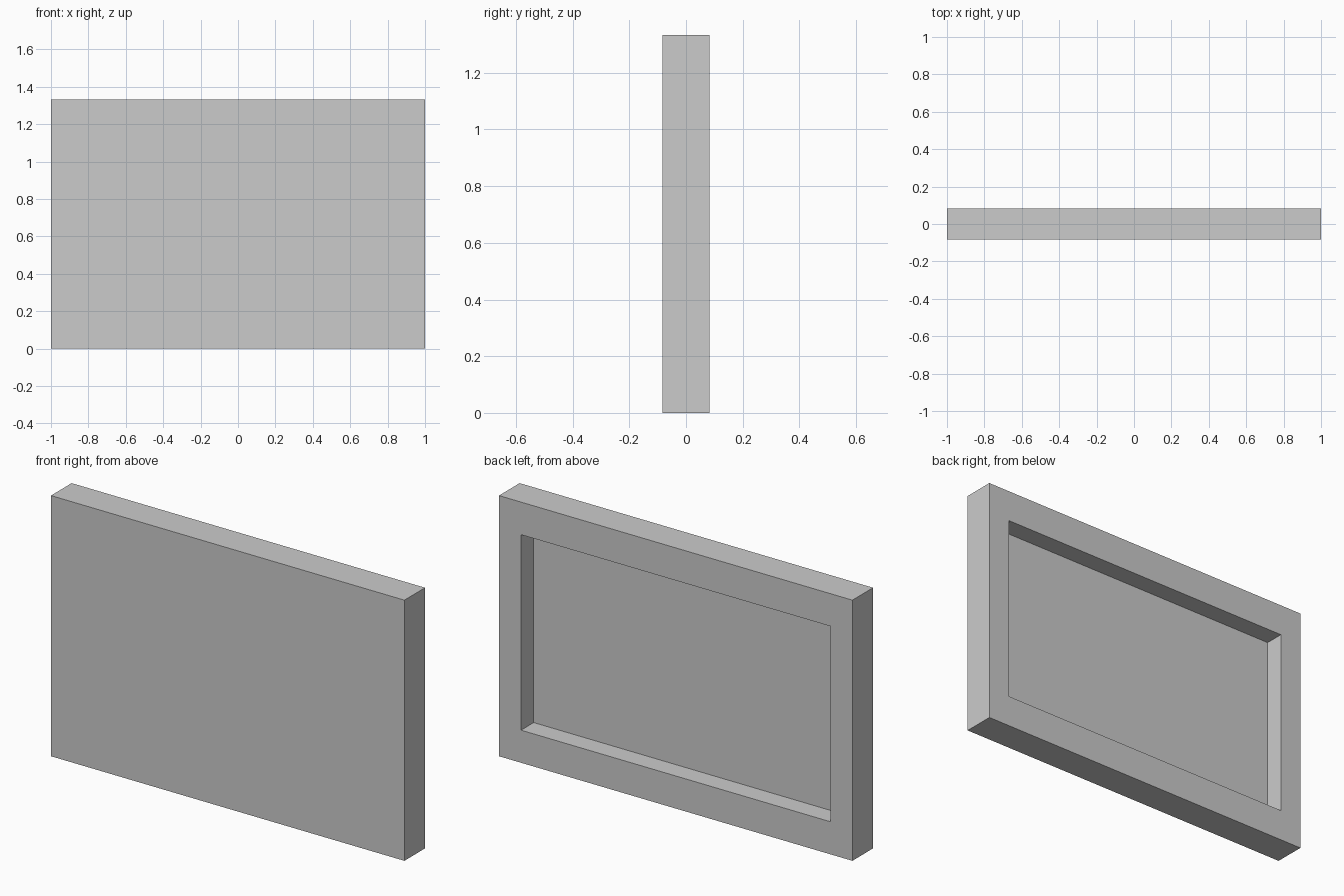
import bpy, bmesh
from mathutils import Vector

if "Cube" in bpy.data.objects:
    bpy.data.objects.remove(bpy.data.objects["Cube"])

W, H, T = 2.0, 1.3333, 0.1667      # overall size
MX, MZ, DEPTH = 0.125, 0.1667, 0.102  # rim widths and recess depth

# Solid slab standing on the ground
bm = bmesh.new()
bmesh.ops.create_cube(bm, size=1)
bmesh.ops.scale(bm, vec=(W, T, H), verts=bm.verts)
bmesh.ops.translate(bm, vec=(0, 0, H / 2), verts=bm.verts)

# Rim on the back: inset the face, then size the inner panel
bm.normal_update()
back = next(f for f in bm.faces if f.normal.y > 0.9)
bmesh.ops.inset_individual(bm, faces=[back], thickness=0.1)
for v in back.verts:
    v.co.x = (W / 2 - MX) * (1 if v.co.x > 0 else -1)
    v.co.z = H / 2 + (H / 2 - MZ) * (1 if v.co.z > H / 2 else -1)

# Recess: push the inner panel in towards the front
panel = bmesh.ops.extrude_discrete_faces(bm, faces=[back])["faces"][0]
bmesh.ops.translate(bm, vec=Vector((0, -DEPTH, 0)), verts=panel.verts)
bmesh.ops.recalc_face_normals(bm, faces=bm.faces)

mesh = bpy.data.meshes.new("recessed_panel")
bm.to_mesh(mesh)
bm.free()
bpy.context.collection.objects.link(bpy.data.objects.new("recessed_panel", mesh))
